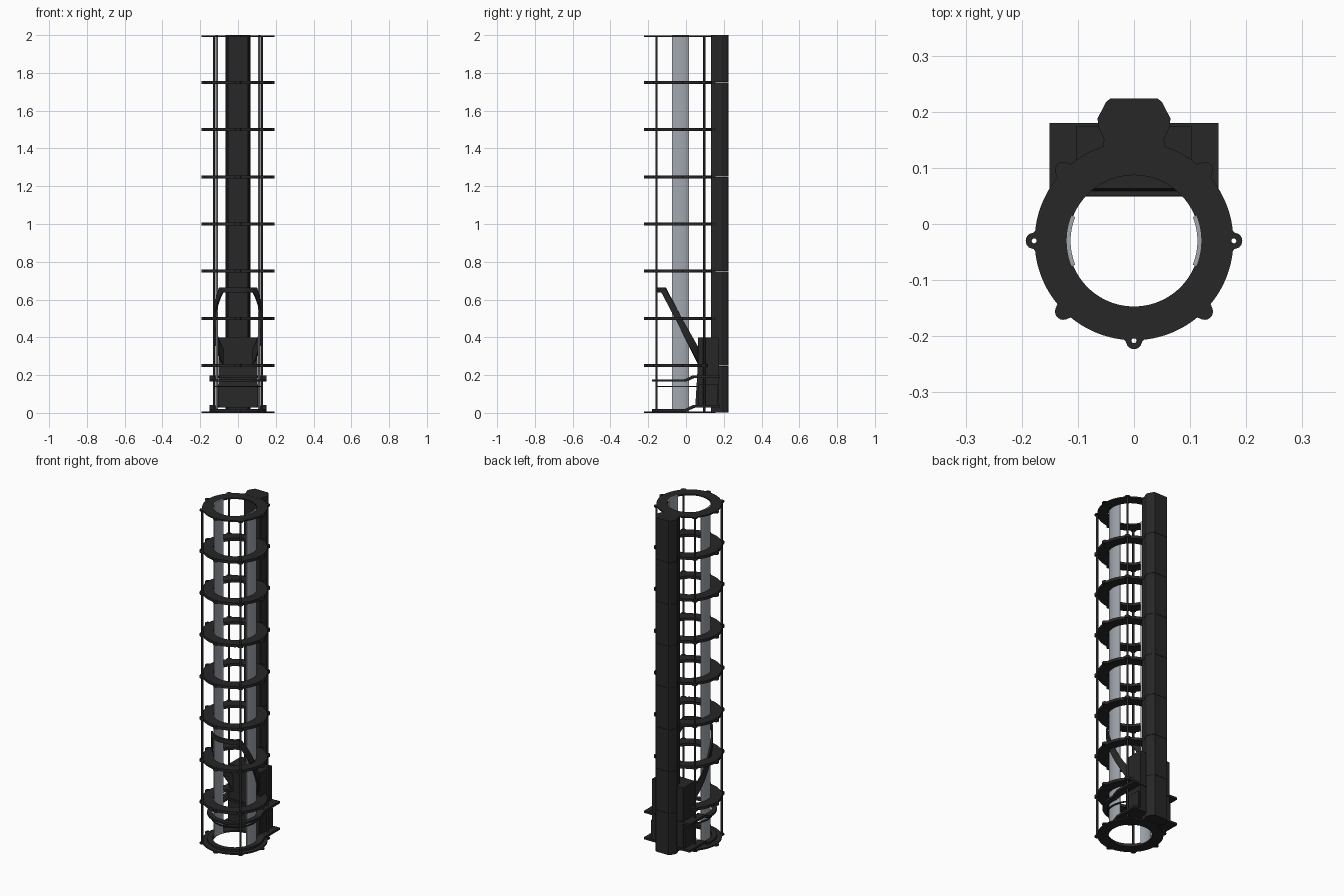
import bpy, bmesh, math
from math import sin, cos, pi, radians, sqrt

if "Cube" in bpy.data.objects:
    bpy.data.objects.remove(bpy.data.objects["Cube"])

CY, R, R_IN, BOSS = -0.03, 0.177, 0.117, 0.015     # cage axis and ring radii
BOSS_ANGLES = [radians(a) for a in (-135, -90, -45, 0, 45, 135, 180)]


def material(name, col):
    m = bpy.data.materials.new(name)
    m.diffuse_color = (*col, 1)
    m.use_nodes = True
    m.node_tree.nodes["Principled BSDF"].inputs["Base Color"].default_value = m.diffuse_color
    return m


DARK = material("black_plastic", (0.02, 0.02, 0.02))
METAL = material("brushed_metal", (0.36, 0.39, 0.43))


def add(name, mesh, mat=DARK, smooth=False):
    ob = bpy.data.objects.new(name, mesh)
    bpy.context.collection.objects.link(ob)
    mesh.materials.clear()
    mesh.materials.append(mat)
    if smooth:
        bpy.context.view_layer.objects.active = ob
        ob.select_set(True)
        bpy.ops.object.shade_smooth_by_angle(angle=radians(30))
        ob.select_set(False)
    return ob


def from_bm(name, bm, mat=DARK, smooth=False):
    bmesh.ops.recalc_face_normals(bm, faces=bm.faces)
    me = bpy.data.meshes.new(name)
    bm.to_mesh(me)
    bm.free()
    return add(name, me, mat, smooth)


def prism(name, pts, vec, mat=DARK):
    """Extrude a closed 3D outline along vec."""
    bm = bmesh.new()
    f = bm.faces.new([bm.verts.new(p) for p in pts])
    ext = bmesh.ops.extrude_face_region(bm, geom=[f], use_keep_orig=True)
    vs = [g for g in ext["geom"] if isinstance(g, bmesh.types.BMVert)]
    bmesh.ops.translate(bm, verts=vs, vec=vec)
    return from_bm(name, bm, mat)


def box(name, lo, hi):
    (x0, y0, z0), (x1, y1, z1) = lo, hi
    return prism(name, [(x0, y0, z0), (x1, y0, z0), (x1, y1, z0), (x0, y1, z0)], (0, 0, z1 - z0))


def arc_band(name, a0, a1, r0, r1, bottom, top, n=64, mat=DARK):
    """Band around the cage axis; bottom and top heights are functions of y."""
    bm, rows = bmesh.new(), []
    rm = (r0 + r1) / 2
    for i in range(n + 1):
        a = radians(a0 + (a1 - a0) * i / n)
        y = CY + rm * sin(a)
        rows.append([bm.verts.new((r * cos(a), CY + r * sin(a), z)) for r, z in
                     ((r0, bottom(y)), (r1, bottom(y)), (r1, top(y)), (r0, top(y)))])
    for p, q in zip(rows, rows[1:]):
        for k in range(4):
            bm.faces.new((p[k], p[(k + 1) % 4], q[(k + 1) % 4], q[k]))
    bm.faces.new(rows[0])
    bm.faces.new(rows[-1])
    return from_bm(name, bm, mat, True)


# Ring plate: circle with rod bosses and a neck toward the column
def ring_radius(a):
    r = R
    for b in BOSS_ANGLES:
        s = BOSS ** 2 - (0.178 * sin(a - b)) ** 2
        if s > 0 and cos(a - b) > 0:
            r = max(r, 0.178 * cos(a - b) + sqrt(s))
    if sin(a) > 0.5:
        r = max(r, min(0.054 / max(abs(cos(a)), 1e-4), 0.185 / sin(a)))
    return r


def circle(cx, cy, r, n):
    return [(cx + r * cos(2 * pi * i / n), cy + r * sin(2 * pi * i / n)) for i in range(n)]


def ring_mesh(thick):
    cu = bpy.data.curves.new("ring_outline", "CURVE")
    cu.dimensions, cu.fill_mode, cu.extrude = "2D", "BOTH", thick / 2
    outer = [(ring_radius(a) * cos(a), CY + ring_radius(a) * sin(a))
             for a in (2 * pi * i / 300 for i in range(300))]
    loops = [outer, circle(0, CY, R_IN, 96)]
    loops += [circle(0.178 * cos(a), CY + 0.178 * sin(a), 0.0045, 12)
              for a in (0, -pi / 2, pi)]
    for pts in loops:
        sp = cu.splines.new("POLY")
        sp.points.add(len(pts) - 1)
        for p, co in zip(sp.points, pts):
            p.co = (*co, 0, 1)
        sp.use_cyclic_u = True
    tmp = bpy.data.objects.new("tmp", cu)
    bpy.context.collection.objects.link(tmp)
    dg = bpy.context.evaluated_depsgraph_get()
    me = bpy.data.meshes.new_from_object(tmp.evaluated_get(dg))
    bpy.data.objects.remove(tmp)
    return me


end_ring, mid_ring = ring_mesh(0.008), ring_mesh(0.016)
for i in range(9):
    ob = add(f"cage_ring_{i}", end_ring if i in (0, 8) else mid_ring, DARK, True)
    ob.location.z = 0.004 if i == 0 else 1.995 if i == 8 else i * 0.25

# Four long tie rods
for i, a in enumerate((45, 135, -45, -135)):
    bm = bmesh.new()
    bmesh.ops.create_cone(bm, cap_ends=True, segments=16, radius1=0.006, radius2=0.006, depth=1.998)
    rod = from_bm(f"tie_rod_{i}", bm, DARK, True)
    rod.location = (0.179 * cos(radians(a)), CY + 0.179 * sin(radians(a)), 1.0)

# Two curved metal guide plates
for name, a in (("right_guide", 0), ("left_guide", 180)):
    arc_band(name, a - 22, a + 22, 0.113, 0.12, lambda y: 0.006, lambda y: 2.0, 12, METAL)

# Back column in eight stacked segments
half = [(0.053, 0.132), (0.053, 0.15), (0.063, 0.172), (0.065, 0.188),
        (0.050, 0.217), (0.042, 0.224)]
outline = half + [(-x, y) for x, y in reversed(half)]
for i in range(8):
    z0 = i * 0.25 + 0.001
    prism(f"column_segment_{i}", [(x, y, z0) for x, y in outline], (0, 0, 0.2485))

# Carriage body with sloped front, and its wider lower cover
body = [(0.175, 0.03), (0.175, 0.40), (0.063, 0.40), (0.063, 0.26), (0.049, 0.035)]
prism("carriage_body", [(-0.103, y, z) for y, z in body], (0.206, 0, 0))
box("carriage_lower_cover", (-0.112, 0.065, 0.03), (0.112, 0.17, 0.15))


# Two carriage collars: back flange plus a front arc that steps down
def step(z):
    return lambda y: z + 0.02 * min(1, max(0, y / 0.04))


for name, z in (("lower", 0.008), ("upper", 0.166)):
    box(f"{name}_flange", (-0.15, 0.05, z + 0.02), (0.15, 0.18, z + 0.032))
    arc_band(f"{name}_collar", -215, 35, 0.122, 0.15, step(z), step(z + 0.012), 80)
    for s, side in ((1, "right"), (-1, "left")):
        x0, x1 = sorted((s * 0.125, s * 0.151))
        prof = [(-0.03, z), (0, z), (0.04, z + 0.02), (0.18, z + 0.02),
                (0.18, z + 0.033), (0.035, z + 0.033), (-0.005, z + 0.012), (-0.03, z + 0.012)]
        prism(f"{name}_{side}_arm", [(x0, y, h) for y, h in prof], (x1 - x0, 0, 0))

# Thin hoop between the collars
arc_band("thin_hoop", -232, 52, 0.12, 0.127, lambda y: 0.137, lambda y: 0.143)

# Slanted guard hoop rising from the carriage around the cage
arc_band("guard_hoop", -235, 55, 0.12, 0.13,
         lambda y: min(0.638, 0.638 - 1.97 * (y + 0.127)),
         lambda y: min(0.665, 0.665 - 1.85 * (y + 0.11)), 96)
